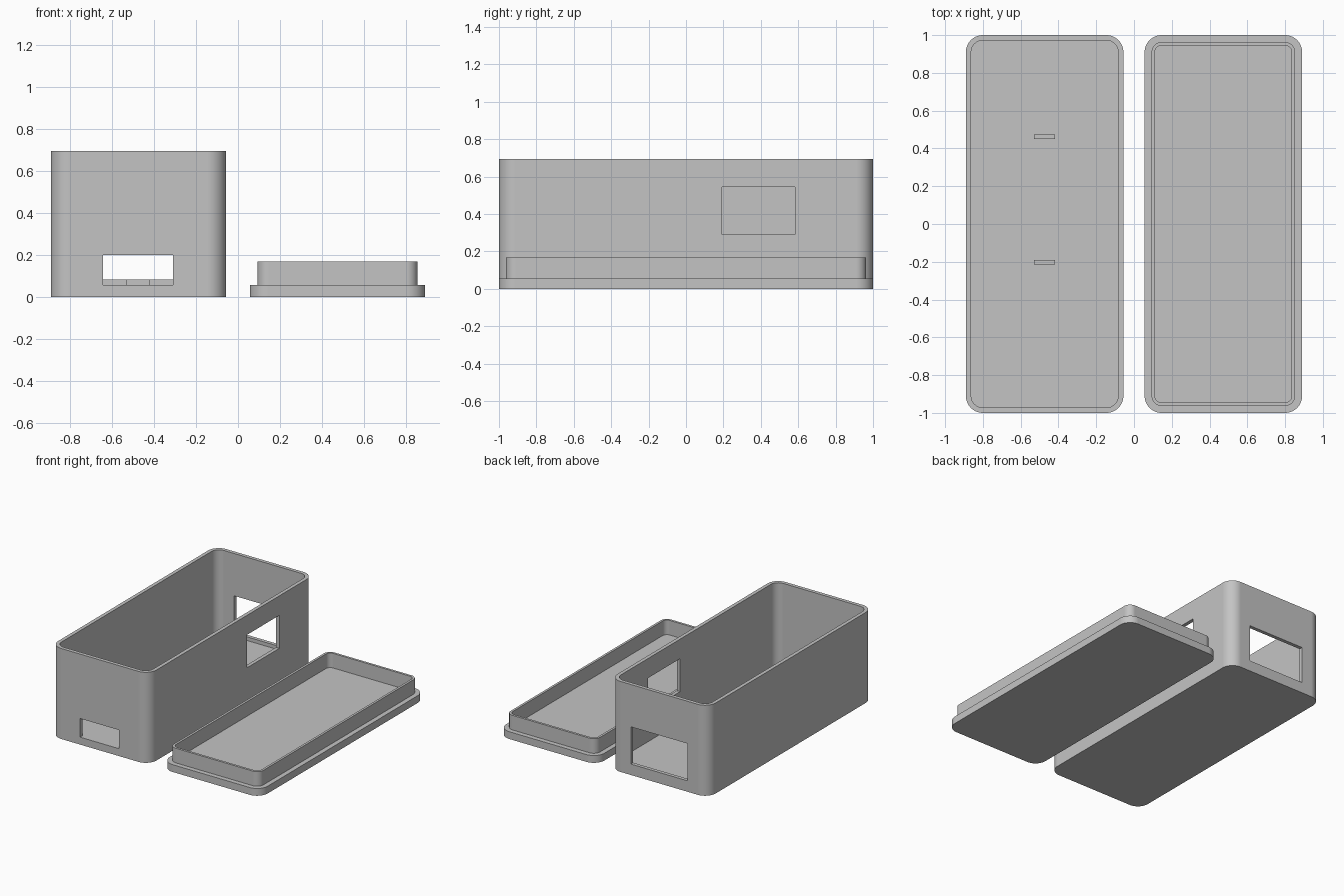
import bpy, bmesh
from math import pi, cos, sin

old = bpy.data.objects.get("Cube")
if old:
    bpy.data.objects.remove(old, do_unlink=True)

# Main sizes
CX, HALF_W, HALF_L = 0.473, 0.417, 1.0
WALL, FLOOR, HEIGHT, RADIUS = 0.028, 0.056, 0.695, 0.09
LIP_GAP, LIP_WALL, LIP_TOP = 0.037, 0.018, 0.168

grey = bpy.data.materials.new("plain grey plastic")
grey.use_nodes = True
colour = (0.55, 0.55, 0.55, 1)
grey.diffuse_color = colour
grey.node_tree.nodes["Principled BSDF"].inputs["Base Color"].default_value = colour


def make_object(name, bm):
    bmesh.ops.recalc_face_normals(bm, faces=bm.faces)
    mesh = bpy.data.meshes.new(name)
    bm.to_mesh(mesh)
    bm.free()
    mesh.materials.append(grey)
    obj = bpy.data.objects.new(name, mesh)
    bpy.context.collection.objects.link(obj)
    return obj


def rounded_loop(bm, cx, inset, z, steps=14):
    """Rounded rectangle, offset inward from the outer footprint."""
    r = RADIUS - inset
    verts = []
    for i, (sx, sy) in enumerate([(1, 1), (-1, 1), (-1, -1), (1, -1)]):
        for s in range(steps + 1):
            a = (i + s / steps) * pi / 2
            verts.append(bm.verts.new((cx + sx * (HALF_W - RADIUS) + r * cos(a),
                                       sy * (HALF_L - RADIUS) + r * sin(a), z)))
    return verts


def tray(name, cx, levels):
    """Closed solid through successive (inset, height) loops."""
    bm = bmesh.new()
    loops = [rounded_loop(bm, cx, inset, z) for inset, z in levels]
    for a, b in zip(loops, loops[1:]):
        for i in range(len(a)):
            j = (i + 1) % len(a)
            bm.faces.new((a[i], a[j], b[j], b[i]))
    bm.faces.new(loops[0])
    bm.faces.new(loops[-1])
    return make_object(name, bm)


def block(name, x, y, z):
    bm = bmesh.new()
    bmesh.ops.create_cube(bm, size=1)
    for v in bm.verts:
        v.co = [lo + (c + 0.5) * (hi - lo) for c, (lo, hi) in zip(v.co, (x, y, z))]
    return make_object(name, bm)


def activate(obj):
    bpy.ops.object.select_all(action='DESELECT')
    obj.select_set(True)
    bpy.context.view_layer.objects.active = obj


# Open case and its stepped lid
case = tray("case_shell", -CX, [(0, 0), (0, HEIGHT), (WALL, HEIGHT), (WALL, FLOOR)])
lid = tray("lid", CX, [(0, 0), (0, FLOOR), (LIP_GAP, FLOOR), (LIP_GAP, LIP_TOP),
                       (LIP_GAP + LIP_WALL, LIP_TOP), (LIP_GAP + LIP_WALL, FLOOR)])

# Window openings in the front, back and inner side walls
right_wall = HALF_W - CX
openings = [
    ((-0.642, -0.309), (-1.1, -0.95), (FLOOR + 0.001, 0.2)),
    ((-0.715, -0.232), (0.95, 1.1), (0.084, 0.37)),
    ((right_wall - 0.05, right_wall + 0.05), (0.192, 0.582), (0.292, 0.545)),
]
for spans in openings:
    cutter = block("window_cutter", *spans)
    cutter.hide_render = True
    mod = case.modifiers.new("window", 'BOOLEAN')
    mod.operation = 'DIFFERENCE'
    mod.solver = 'EXACT'
    mod.object = cutter
    activate(case)
    bpy.ops.object.modifier_apply(modifier=mod.name)
    bpy.data.objects.remove(cutter, do_unlink=True)

# Small floor ribs
for label, y in (("back", 0.463), ("front", -0.203)):
    block(label + "_floor_rib", (-0.53, -0.418), (y - 0.012, y + 0.012), (FLOOR - 0.01, 0.084))

# Smooth round corners with flat walls
for obj in (case, lid):
    activate(obj)
    bpy.ops.object.shade_smooth_by_angle(angle=0.5)
    weighted = obj.modifiers.new("flat_walls", 'WEIGHTED_NORMAL')
    weighted.keep_sharp = True
